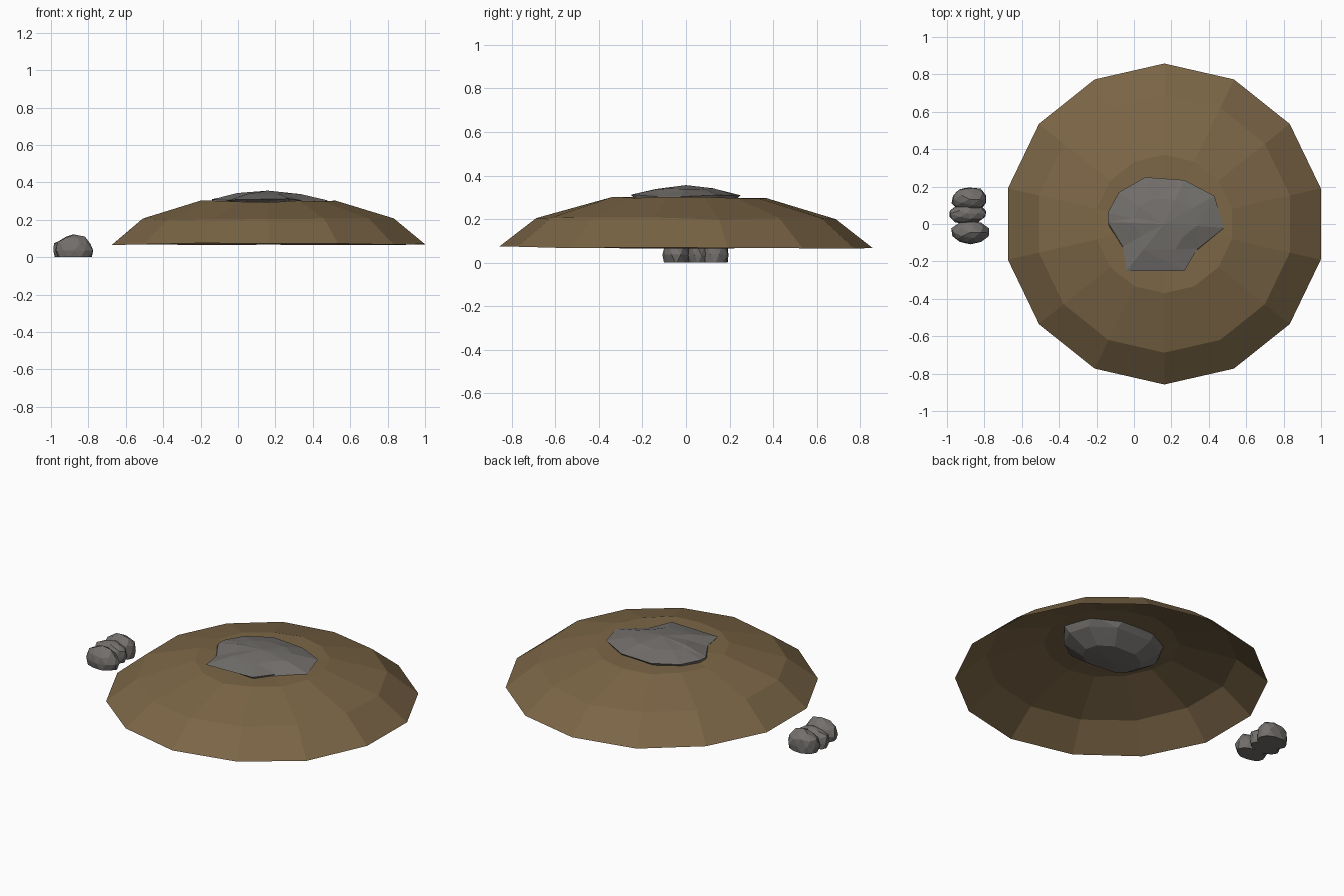
import bpy, bmesh, math, random
from mathutils import Vector

random.seed(4)
cube = bpy.data.objects.get("Cube")
if cube:
    bpy.data.objects.remove(cube)


def material(name, rgb):
    m = bpy.data.materials.new(name)
    m.use_nodes = True
    m.diffuse_color = (*rgb, 1)
    m.node_tree.nodes["Principled BSDF"].inputs["Base Color"].default_value = (*rgb, 1)
    return m


earth = material("brown earth", (0.20, 0.133, 0.062))
stone = material("grey stone", (0.17, 0.16, 0.15))


def finish(bm, name, mat):
    mesh = bpy.data.meshes.new(name)
    bm.to_mesh(mesh)
    bm.free()
    mesh.materials.append(mat)
    ob = bpy.data.objects.new(name, mesh)
    bpy.context.collection.objects.link(ob)
    return ob


def loft(bm, rings):
    """Join successive rings of points with quads; single points become fans."""
    loops = [[bm.verts.new(p) for p in ring] for ring in rings]
    for a, b in zip(loops, loops[1:]):
        n = max(len(a), len(b))
        for i in range(n):
            j = (i + 1) % n
            corners = [a[i % len(a)], a[j % len(a)], b[j % len(b)], b[i % len(b)]]
            bm.faces.new(list(dict.fromkeys(corners)))


# Mound: open, low-poly dome with fourteen sides
CX, SIDES = 0.162, 14


def dome_ring(r, z, wobble):
    pts = []
    for i in range(SIDES):
        a = math.pi / 2 + 2 * math.pi * i / SIDES
        dz = random.uniform(-wobble, wobble)
        pts.append((CX + r * math.cos(a), r * math.sin(a), z + dz))
    return pts


bm = bmesh.new()
loft(bm, [dome_ring(0.858, 0.07, 0.006), dome_ring(0.688, 0.203, 0.006),
          dome_ring(0.37, 0.296, 0.008), [(CX, 0, 0.296)]])
finish(bm, "mound", earth)

# Cap rock: irregular slab poking through the top of the mound
outline = [(-0.14, 0.06), (-0.14, 0.01), (-0.06, -0.12), (-0.04, -0.25), (0.27, -0.25),
           (0.34, -0.13), (0.48, -0.02), (0.43, 0.15), (0.27, 0.235), (0.06, 0.25),
           (-0.08, 0.17)]


def slab_ring(scale, z, jitter):
    return [(0.16 + (x - 0.16) * scale, y * scale, z + random.uniform(-jitter, jitter))
            for x, y in outline]


def oval_ring(rx, ry, z):
    ring = []
    for x, y in outline:
        a = math.atan2(y, x - 0.16)
        ring.append((0.16 + rx * math.cos(a), ry * math.sin(a), z))
    return ring


bm = bmesh.new()
loft(bm, [[(0.16, 0, 0.19)], oval_ring(0.18, 0.13, 0.2), oval_ring(0.29, 0.22, 0.265),
          slab_ring(1, 0.309, 0.006), slab_ring(0.55, 0.339, 0.004), [(0.16, 0, 0.356)]])
bmesh.ops.recalc_face_normals(bm, faces=bm.faces)
bmesh.ops.triangulate(bm, faces=bm.faces)
finish(bm, "cap_rock", stone)

# Loose stones: three chipped lumps side by side, flat on the ground
lumps = [("front_stone", (-0.875, -0.045), (0.106, 0.068, 0.122)),
         ("middle_stone", (-0.89, 0.055), (0.11, 0.058, 0.112)),
         ("back_stone", (-0.88, 0.132), (0.102, 0.07, 0.122))]
for name, (x, y), size in lumps:
    bm = bmesh.new()
    bmesh.ops.create_icosphere(bm, subdivisions=2, radius=1)
    for v in bm.verts:
        v.co *= random.uniform(0.9, 1.02)
        v.co.z = v.co.z * 0.7 + 0.3
        v.co = Vector((x + v.co.x * size[0], y + v.co.y * size[1], v.co.z * size[2]))
    cut = bmesh.ops.bisect_plane(bm, geom=bm.verts[:] + bm.edges[:] + bm.faces[:],
                                 plane_co=(0, 0, 0), plane_no=(0, 0, -1), clear_outer=True)
    rim = [e for e in cut["geom_cut"] if isinstance(e, bmesh.types.BMEdge)]
    bmesh.ops.edgeloop_fill(bm, edges=rim)
    finish(bm, name, stone)
